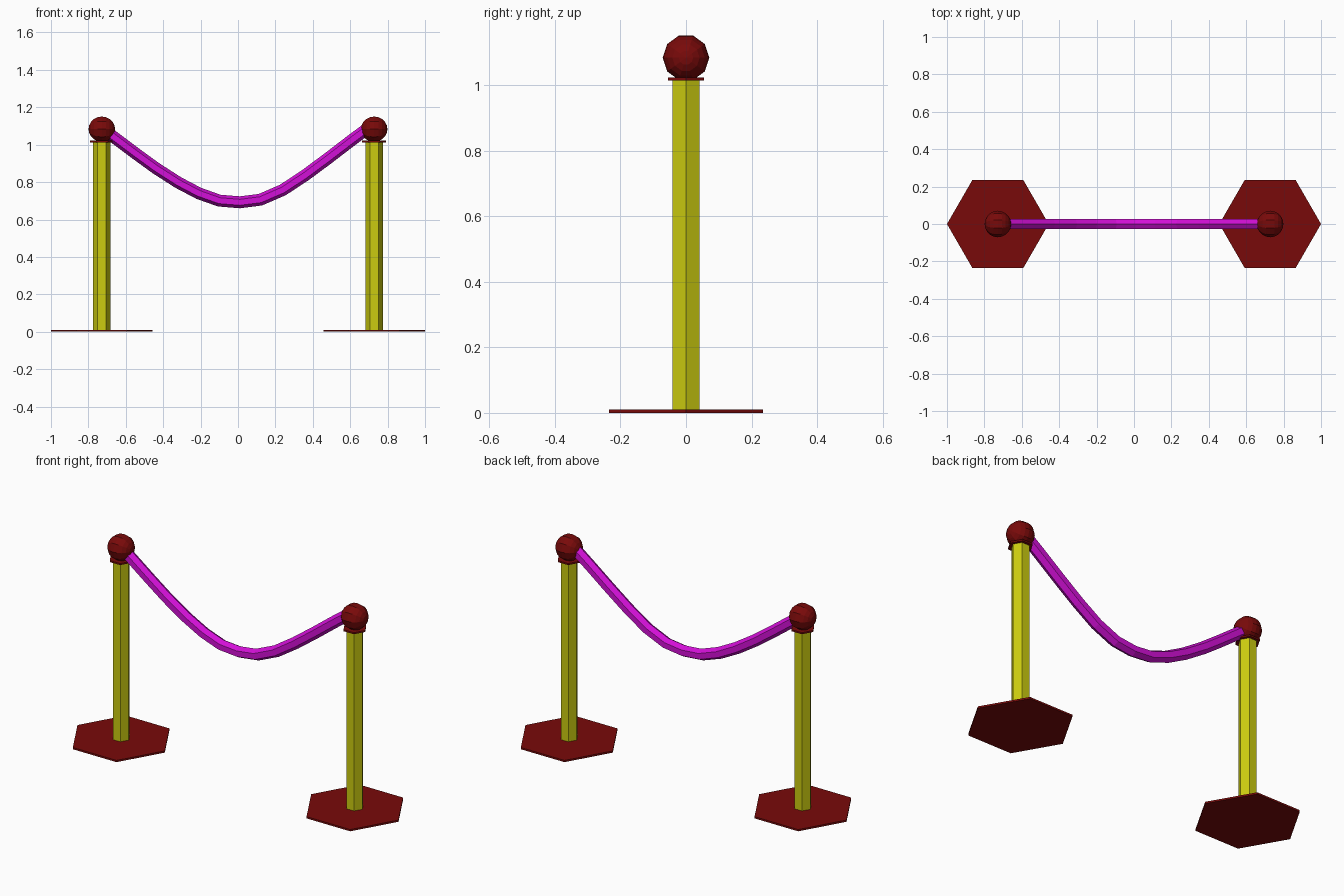
import bpy, bmesh
from math import pi, sin, cos
from mathutils import Vector

if "Cube" in bpy.data.objects:
    bpy.data.objects.remove(bpy.data.objects["Cube"])


def material(name, color):
    m = bpy.data.materials.new(name)
    m.diffuse_color = color
    m.use_nodes = True
    m.node_tree.nodes["Principled BSDF"].inputs["Base Color"].default_value = m.diffuse_color
    return m


RED = material("dark_red", (0.19, 0.003, 0.003, 1))
GOLD = material("yellow", (0.6, 0.6, 0.005, 1))
ROPE = material("magenta", (0.65, 0.005, 0.68, 1))


def hex_prism(name, x, z0, z1, r, mat):
    # hexagon with corners on the x axis
    bpy.ops.mesh.primitive_cylinder_add(vertices=6, radius=r, depth=z1 - z0,
                                        location=(x, 0, (z0 + z1) / 2),
                                        rotation=(0, 0, pi / 6))
    o = bpy.context.object
    o.name = name
    o.data.materials.append(mat)


# Two posts: base plate, pole, collar and ball
for side, x in (("left", -0.728), ("right", 0.728)):
    hex_prism(side + "_base", x, 0, 0.01, 0.272, RED)
    hex_prism(side + "_pole", x, 0.01, 1.015, 0.047, GOLD)
    hex_prism(side + "_collar", x, 1.013, 1.022, 0.064, RED)
    bpy.ops.mesh.primitive_uv_sphere_add(segments=10, ring_count=10, radius=0.071,
                                         location=(x, 0, 1.083),
                                         rotation=(0, pi / 2, 0))
    ball = bpy.context.object
    ball.name = side + "_ball"
    ball.data.materials.append(RED)

# Sagging rope: hexagonal section swept along a path in the xz plane
path = [Vector((x, 0, z)) for x, z in (
    (-0.72, 1.085), (-0.67, 1.045), (-0.55, 0.955), (-0.44, 0.875), (-0.32, 0.798),
    (-0.21, 0.74), (-0.1, 0.701), (0.01, 0.692), (0.12, 0.706), (0.24, 0.758),
    (0.36, 0.837), (0.48, 0.926), (0.60, 1.018), (0.69, 1.085))]
bm = bmesh.new()
rings = []
for i, p in enumerate(path):
    t = (path[min(i + 1, len(path) - 1)] - path[max(i - 1, 0)]).normalized()
    up = Vector((-t.z, 0, t.x))
    rings.append([bm.verts.new(p + 0.032 * (up * cos(k * pi / 3) + Vector((0, sin(k * pi / 3), 0))))
                  for k in range(6)])
for a, b in zip(rings, rings[1:]):
    for k in range(6):
        bm.faces.new((a[k], a[k - 1], b[k - 1], b[k]))
bm.faces.new(rings[0])
bm.faces.new(rings[-1])
bmesh.ops.recalc_face_normals(bm, faces=bm.faces)
mesh = bpy.data.meshes.new("rope")
bm.to_mesh(mesh)
bm.free()
rope = bpy.data.objects.new("rope", mesh)
bpy.context.collection.objects.link(rope)
mesh.materials.append(ROPE)
